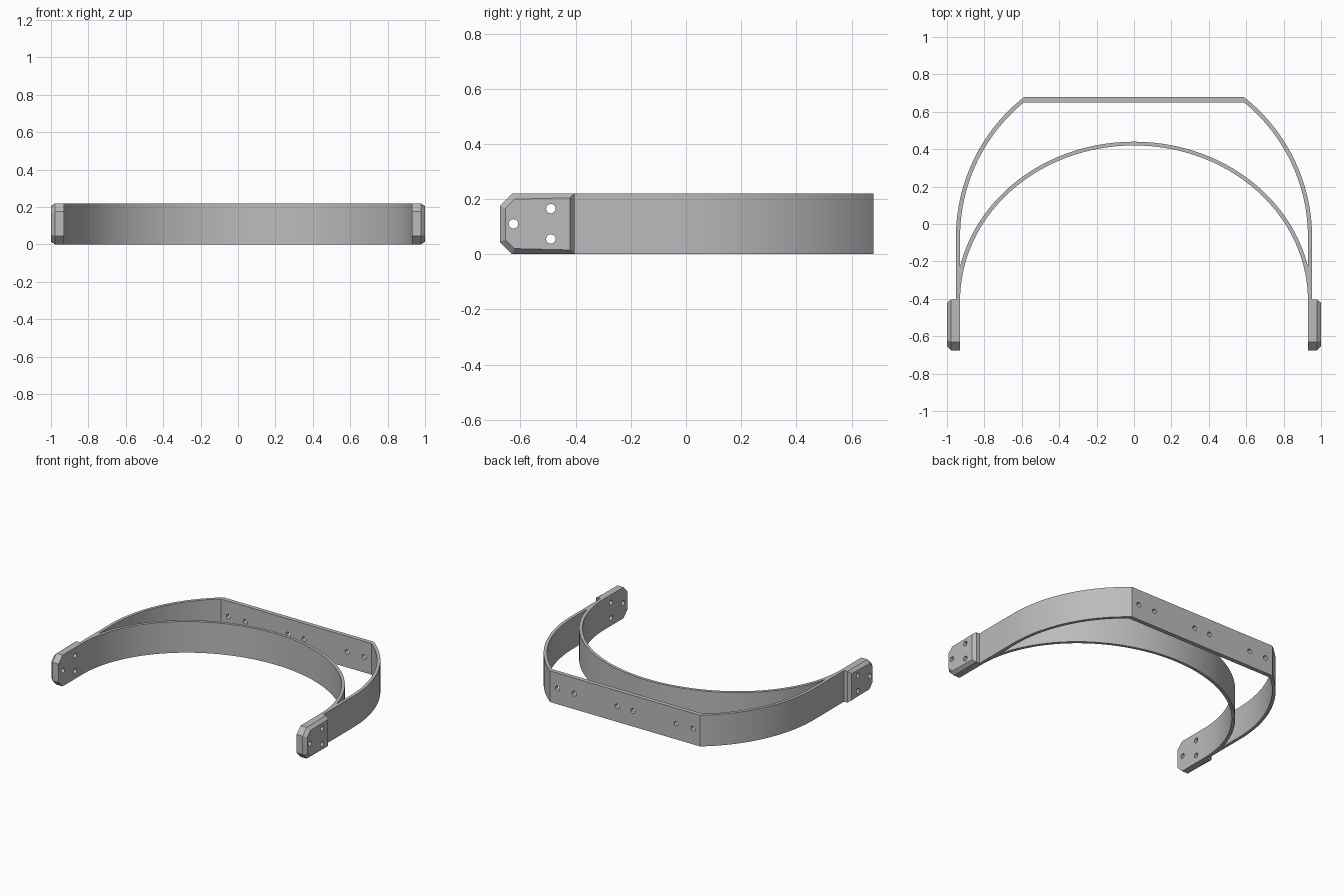
import bpy, bmesh, math
from mathutils import Matrix

cube = bpy.data.objects.get("Cube")
if cube:
    bpy.data.objects.remove(cube)

HEIGHT = 0.22
ARM_IN, ARM_OUT, ARM_END = 0.93, 0.952, -0.405
HOLE_R = 0.017

grey = bpy.data.materials.new("plain_grey")
grey.use_nodes = True
grey.diffuse_color = (0.5, 0.5, 0.5, 1)
grey.node_tree.nodes["Principled BSDF"].inputs["Base Color"].default_value = (0.5, 0.5, 0.5, 1)


def make_object(name, bm):
    bmesh.ops.recalc_face_normals(bm, faces=bm.faces)
    mesh = bpy.data.meshes.new(name)
    bm.to_mesh(mesh)
    bm.free()
    mesh.materials.append(grey)
    obj = bpy.data.objects.new(name, mesh)
    bpy.context.collection.objects.link(obj)
    return obj


def activate(obj):
    bpy.ops.object.select_all(action='DESELECT')
    obj.select_set(True)
    bpy.context.view_layer.objects.active = obj


def smooth(obj):
    activate(obj)
    bpy.ops.object.shade_smooth_by_angle(angle=math.radians(25))


def drill(obj, centres, axis):
    """Cut round holes through obj along the given axis."""
    bm = bmesh.new()
    for c in centres:
        turn = Matrix.Rotation(math.pi / 2, 4, 'Y' if axis == 'X' else 'X')
        bmesh.ops.create_cone(bm, cap_ends=True, segments=24, radius1=HOLE_R, radius2=HOLE_R,
                              depth=0.3, matrix=Matrix.Translation(c) @ turn)
    cutter = make_object("hole_cutter", bm)
    cutter.hide_render = True
    mod = obj.modifiers.new("holes", 'BOOLEAN')
    mod.operation, mod.solver, mod.object = 'DIFFERENCE', 'EXACT', cutter
    activate(obj)
    bpy.ops.object.modifier_apply(modifier=mod.name)
    bpy.data.objects.remove(cutter)


def arc(a, b, cy, t0, t1, n):
    """Points on an ellipse centred on x = 0."""
    ts = [t0 + (t1 - t0) * i / n for i in range(n + 1)]
    return [(a * math.cos(t), cy + b * math.sin(t)) for t in ts]


def band(name, outer, inner):
    """Extrude the strip between two edge paths up to full height."""
    bm = bmesh.new()
    rows = [[bm.verts.new((x, y, z)) for x, y in path]
            for path, z in ((outer, 0), (outer, HEIGHT), (inner, HEIGHT), (inner, 0))]
    for k in range(4):
        lo, hi = rows[k], rows[(k + 1) % 4]
        for i in range(len(lo) - 1):
            bm.faces.new((lo[i], lo[i + 1], hi[i + 1], hi[i]))
    for end in (0, -1):
        bm.faces.new([row[end] for row in rows])
    bmesh.ops.remove_doubles(bm, verts=bm.verts, dist=1e-5)
    return make_object(name, bm)


# Outer band: straight arms, round shoulders and a flat back
def frame_path(radius, back_y, cy=-0.07):
    side = arc(radius, radius, cy, 0, math.asin((back_y - cy) / radius), 28)
    half = [(radius, ARM_END)] + side
    return half + [(-x, y) for x, y in reversed(half)]


outer_band = band("outer_band", frame_path(ARM_OUT, 0.68), frame_path(ARM_IN, 0.65))
drill(outer_band, [(s * x, 0.665, HEIGHT / 2) for x in (0.062, 0.398, 0.53) for s in (1, -1)], 'Y')
smooth(outer_band)

# Inner band: shallow elliptical bow that tapers into the arms
start = math.acos(ARM_IN / ARM_OUT)
inner_band = band("inner_band",
                  arc(ARM_OUT, 0.85, -0.41, start, math.pi - start, 72),
                  arc(ARM_IN, 0.83, -0.41, 0, math.pi, 72))
smooth(inner_band)

# End pads: clipped front corners, bevelled outer face, three holes
FRONT, CLIP, BEVEL = -0.675, 0.045, 0.022
profile = [(ARM_END, 0), (ARM_END, HEIGHT), (FRONT + CLIP, HEIGHT),
           (FRONT, HEIGHT - CLIP), (FRONT, CLIP), (FRONT + CLIP, 0)]
for side, s in (("left", 1), ("right", -1)):
    bm = bmesh.new()
    rings = [[bm.verts.new((s * x, y, z)) for y, z in profile] for x in (ARM_IN, 1 - BEVEL)]
    bm.faces.new(rings[0])
    cap = bm.faces.new(rings[1])
    for i in range(len(profile)):
        j = (i + 1) % len(profile)
        bm.faces.new((rings[0][i], rings[0][j], rings[1][j], rings[1][i]))
    bmesh.ops.recalc_face_normals(bm, faces=bm.faces)
    bmesh.ops.inset_individual(bm, faces=[cap], thickness=BEVEL, depth=BEVEL)
    pad = make_object(side + "_end_pad", bm)
    drill(pad, [(s * 0.965, y, z) for y, z in ((-0.625, 0.11), (-0.49, 0.165), (-0.49, 0.055))], 'X')
    smooth(pad)
